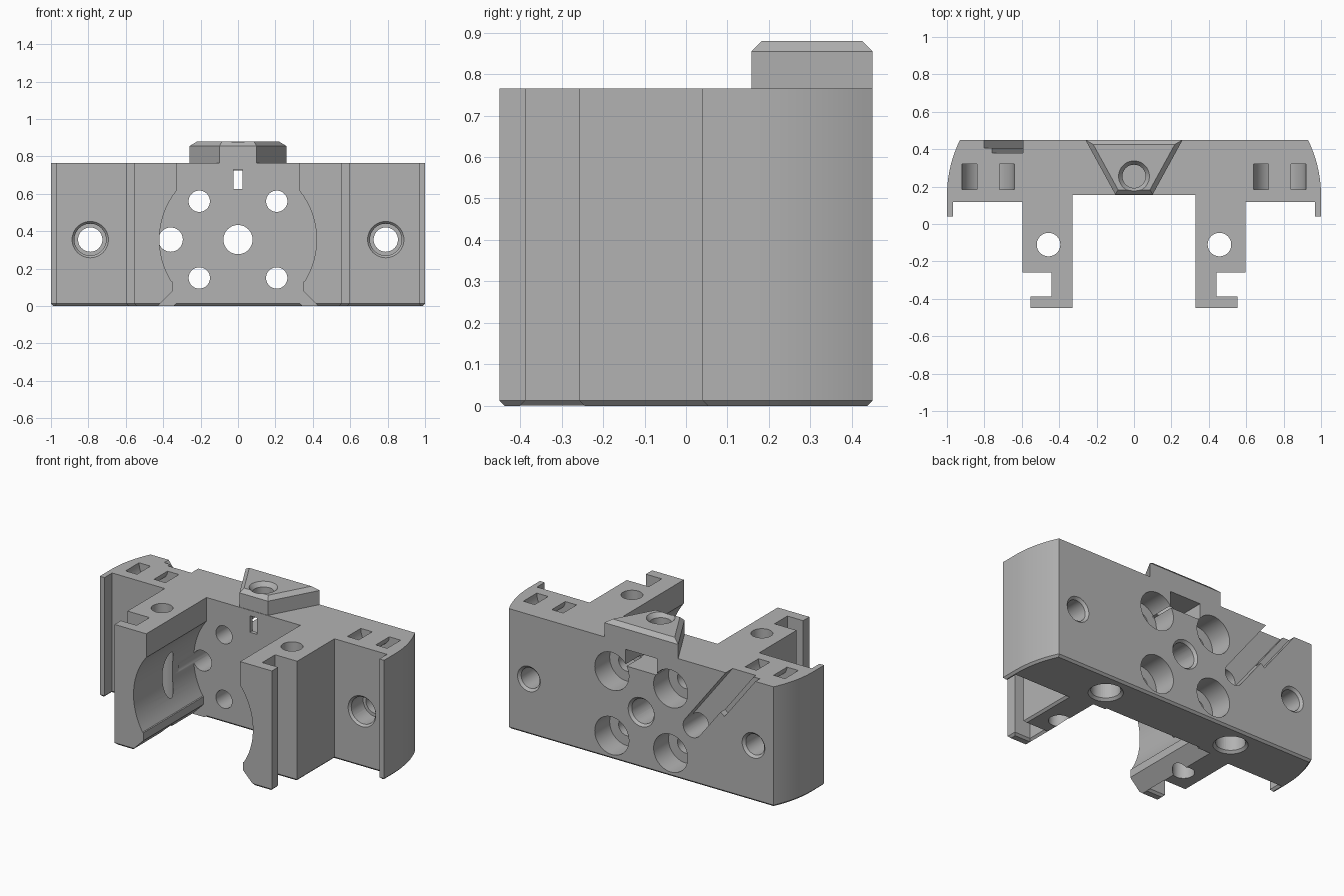
import bpy, bmesh, math
from mathutils import Matrix, Vector

old = bpy.data.objects.get("Cube")
if old:
    bpy.data.objects.remove(old)

grey = bpy.data.materials.new("plain_grey")
grey.use_nodes = True
grey.diffuse_color = (0.45, 0.45, 0.45, 1)
grey.node_tree.nodes["Principled BSDF"].inputs["Base Color"].default_value = (0.45, 0.45, 0.45, 1)


def finish(name, bm):
    bmesh.ops.recalc_face_normals(bm, faces=bm.faces)
    mesh = bpy.data.meshes.new(name)
    bm.to_mesh(mesh)
    bm.free()
    mesh.materials.append(grey)
    ob = bpy.data.objects.new(name, mesh)
    bpy.context.collection.objects.link(ob)
    return ob


def prism(name, pts, axis, a, b, chamfer=0, chamfer_at=0):
    """Extrude a flat outline along z (x, y points) or y (x, z points)."""
    bm = bmesh.new()
    place = (lambda p, t: (p[0], p[1], t)) if axis == "z" else (lambda p, t: (p[0], t, p[1]))
    face = bm.faces.new([bm.verts.new(place(p, a)) for p in pts])
    ext = bmesh.ops.extrude_face_region(bm, geom=[face])
    moved = [g for g in ext["geom"] if isinstance(g, bmesh.types.BMVert)]
    bmesh.ops.translate(bm, verts=moved, vec=Vector(place((0, 0), b - a)))
    bmesh.ops.recalc_face_normals(bm, faces=bm.faces)
    if chamfer:
        rim = [e for e in bm.edges if all(abs(v.co.z - chamfer_at) < 1e-5 for v in e.verts)]
        bmesh.ops.bevel(bm, geom=rim, offset=chamfer, offset_type='OFFSET',
                        segments=1, affect='EDGES')
    return finish(name, bm)


def rod(axis, u, v, a, b, r1, r2=None, sides=48):
    """Cylinder or cone from a to b along y (at x, z) or z (at x, y)."""
    bm = bmesh.new()
    mid = (a + b) / 2
    if axis == "z":
        m = Matrix.Translation((u, v, mid))
    else:
        m = Matrix.Translation((u, mid, v)) @ Matrix.Rotation(-math.pi / 2, 4, 'X')
    bmesh.ops.create_cone(bm, cap_ends=True, segments=sides, radius1=r1,
                          radius2=r1 if r2 is None else r2, depth=b - a, matrix=m)
    return finish("cutter", bm)


def rect(x0, x1, z0, z1):
    return [(x0, z0), (x1, z0), (x1, z1), (x0, z1)]


def combine(target, tool, op='DIFFERENCE'):
    mod = target.modifiers.new("shape", 'BOOLEAN')
    mod.operation, mod.object, mod.solver = op, tool, 'EXACT'
    bpy.context.view_layer.objects.active = target
    bpy.ops.object.modifier_apply(modifier=mod.name)
    bpy.data.objects.remove(tool)


TOP, BACK, FRONT, MID = 0.765, 0.45, 0.155, 0.355

# Main bracket outline: curved ends, thin end lips, two hooked arms
R = 0.68
arc = []
for i in range(13):
    dy = 0.3 * (1 - i / 12)
    arc.append((1 - R + math.sqrt(R * R - dy * dy), FRONT + dy - 0.005))
half = arc + [(1, 0.04), (0.967, 0.04), (0.967, 0.117), (0.597, 0.117),
              (0.597, -0.258), (0.442, -0.258), (0.442, -0.387), (0.553, -0.387),
              (0.553, -BACK), (0.33, -BACK), (0.33, FRONT)]
outline = half + [(-x, y) for x, y in reversed(half)]
body = prism("mount_bracket", outline, "z", 0, TOP, 0.013, 0)

# Wedge boss on top
boss = prism("boss", [(-0.26, BACK), (-0.1, 0.158), (0.1, 0.158), (0.26, BACK)],
             "z", 0.7, 0.88, 0.025, 0.88)
combine(body, boss, 'UNION')

# Round cradle between the arms, flared at the bottom
ring = [(0.42 * math.sin(a), MID + 0.42 * math.cos(a))
        for a in [math.radians(-122 + 244 * i / 64) for i in range(65)]]
cradle = ring + [(0.35, 0.13), (0.35, 0.08), (0.45, -0.02),
                 (-0.45, -0.02), (-0.35, 0.08), (-0.35, 0.13)]
combine(body, prism("cutter", cradle, "y", -0.6, FRONT))

cuts = []
for s in (-1, 1):
    # Vertical arm holes and blind holes underneath
    cuts.append(rod("z", s * 0.457, -0.11, -0.1, 1, 0.063))
    cuts.append(rod("z", s * 0.46, 0.30, -0.05, 0.25, 0.085))
    cuts.append(rod("z", s * 0.46, 0.30, -0.01, 0.02, 0.11, 0.08))
    # Outer bolt holes with chamfered mouths
    x = s * 0.79
    cuts.append(rod("y", x, MID, 0, 0.6, 0.065))
    cuts.append(rod("y", x, MID, 0.05, 0.25, 0.085))
    cuts.append(rod("y", x, MID, 0.10, 0.132, 0.112, 0.084))
    cuts.append(rod("y", x, MID, 0.43, 0.46, 0.06, 0.09))
    # Counterbored screw holes
    for z in (0.15, 0.56):
        cuts.append(rod("y", s * 0.207, z, 0, 0.6, 0.057))
        cuts.append(rod("y", s * 0.207, z, 0.30, 0.6, 0.12))
    # Curved strap channel through the top
    angles = [math.pi * i / 24 for i in range(25)]
    cx = s * 0.78
    strap = [(cx + 0.14 * math.cos(a), TOP - 0.14 * math.sin(a)) for a in angles]
    strap += [(cx - 0.14, 0.9), (cx - 0.06, 0.9)]
    strap += [(cx - 0.06 * math.cos(a), TOP - 0.06 * math.sin(a)) for a in angles]
    strap += [(cx + 0.06, 0.9), (cx + 0.14, 0.9)]
    cuts.append(prism("cutter", strap, "y", 0.185, 0.32))

# Centre hole
cuts.append(rod("y", 0, MID, 0, 0.6, 0.078))
cuts.append(rod("y", 0, MID, 0.43, 0.46, 0.075, 0.1))

# Nut pocket, its front slit, and the boss screw hole
cuts.append(prism("cutter", rect(-0.11, 0.11, 0.62, 0.725), "y", 0.18, 0.6))
cuts.append(prism("cutter", rect(-0.025, 0.025, 0.625, 0.73), "y", 0.1, 0.3))
cuts.append(rod("z", 0, 0.255, 0.66, 1, 0.062))
cuts.append(rod("z", 0, 0.255, 0.85, 0.89, 0.06, 0.09))

# Slanted cable channel on the back, with a through hole at its foot
foot = Vector((-0.36, MID))
along = Vector((-0.61, 0.79)).normalized()
across = Vector((along.y, -along.x))


def strip(lo, hi, start, end):
    return [foot + along * t + across * w
            for t, w in ((start, lo), (start, hi), (end, hi), (end, lo))]


cuts.append(rod("y", foot.x, foot.y, 0, 0.6, 0.065))
cuts.append(prism("cutter", strip(-0.065, 0.065, 0, 0.8), "y", 0.38, 0.6))
cuts.append(prism("cutter", strip(-0.1, 0.06, 0.24, 0.8), "y", 0.405, 0.6))

for c in cuts:
    combine(body, c)

bpy.ops.object.select_all(action='DESELECT')
body.select_set(True)
bpy.context.view_layer.objects.active = body
bpy.ops.object.shade_smooth_by_angle(angle=math.radians(25))
